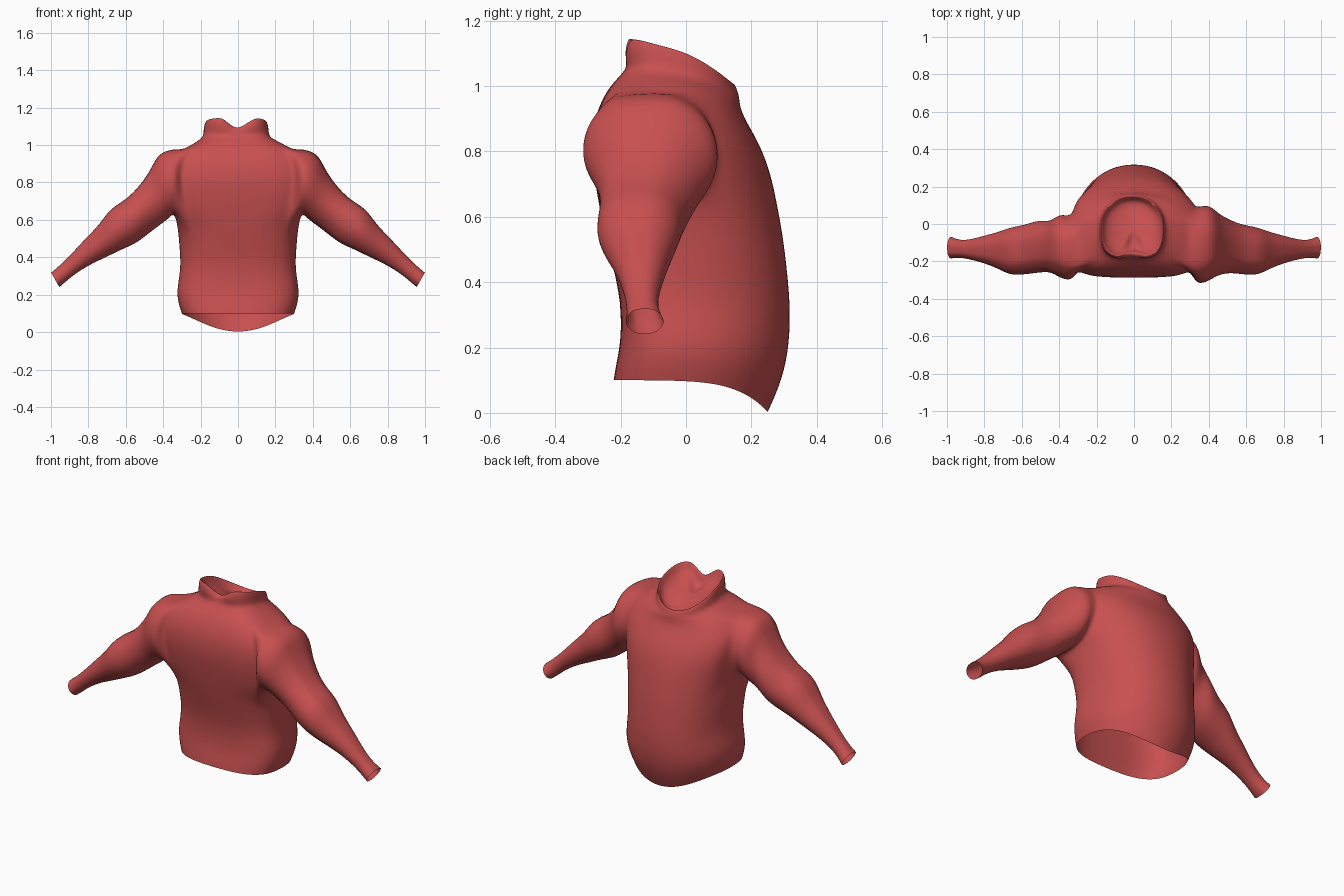
import bpy, bmesh, math

if "Cube" in bpy.data.objects:
    bpy.data.objects.remove(bpy.data.objects["Cube"])

SEGMENTS = 24
CENTRE_Y = -0.02

# Torso and collar rings: front z, back z, half width, front y, back y
TORSO = [
    (.10, .00, .302, -.223, .253), (.15, .08, .32, -.215, .29),
    (.22, .18, .332, -.20, .317), (.34, .31, .307, -.20, .324),
    (.45, .43, .315, -.225, .313), (.55, .54, .322, -.25, .30),
    (.64, .63, .335, -.268, .283), (.72, .71, .35, -.282, .267),
    (.79, .78, .365, -.29, .245), (.86, .84, .365, -.288, .217),
    (.92, .885, .345, -.275, .19), (.985, .93, .295, -.245, .168),
    (1.025, .96, .232, -.21, .165), (1.055, .975, .178, -.182, .162),
    (1.10, .99, .176, -.20, .157), (1.16, 1.012, .169, -.186, .147),
]

# Sleeve rings: top x, top z, bottom x, bottom z, front y, back y
SLEEVE = [
    (.325, .99, .34, .64, -.33, .085), (.425, .972, .37, .60, -.31, .112),
    (.462, .885, .43, .56, -.275, .06), (.52, .795, .50, .505, -.262, .025),
    (.60, .712, .55, .468, -.27, -.002), (.685, .668, .63, .435, -.278, -.015),
    (.74, .58, .70, .40, -.242, -.04), (.82, .50, .78, .365, -.21, -.062),
    (.90, .41, .87, .312, -.187, -.085), (.96, .352, .92, .268, -.18, -.085),
    (1.0, .32, .955, .24, -.185, -.068),
]

# Armhole extent on the torso grid, in rings and columns
LOW, HIGH, FRONT, BACK = 5, 11, -3, 2


def power(value, exponent):
    return math.copysign(abs(value) ** exponent, value)


def torso_ring(bm, z_front, z_back, width, y_front, y_back):
    ring = []
    drop = 6 if z_front < .5 else 2
    chest = .6 < z_front < 1
    collar_shift = -.01 if z_front > 1.05 else 0
    for j in range(SEGMENTS):
        a = math.tau * j / SEGMENTS
        c, s = math.cos(a), math.sin(a)
        square = .95 if s > 0 else .5 if chest else .7
        reach = y_back - CENTRE_Y if s > 0 else CENTRE_Y - y_front
        z = z_front + (z_back - z_front) * ((1 + s) / 2) ** drop
        ring.append(bm.verts.new((collar_shift + width * power(c, square),
                                  CENTRE_Y + reach * power(s, square), z)))
    return ring


def skin(bm, inner, outer):
    for n in range(len(inner)):
        m = (n + 1) % len(inner)
        bm.faces.new((inner[n], inner[m], outer[m], outer[n]))


def armhole_loop(rings, column):
    path = [(LOW, j) for j in range(FRONT, BACK)]
    path += [(i, BACK) for i in range(LOW, HIGH)]
    path += [(HIGH, j) for j in range(BACK, FRONT, -1)]
    path += [(i, FRONT) for i in range(HIGH, LOW, -1)]
    return [rings[i][column(j)] for i, j in path]


def add_sleeve(bm, loop, side):
    # Each sleeve vertex keeps the direction of its armhole vertex
    mid_y = sum(v.co.y for v in loop) / len(loop)
    mid_z = sum(v.co.z for v in loop) / len(loop)
    angles = [math.atan2((v.co.y - mid_y) / .17, (v.co.z - mid_z) / .2) for v in loop]
    previous = loop
    for k, (tx, tz, bx, bz, yf, yb) in enumerate(SLEEVE):
        # The right shoulder is slimmer
        if side < 0 and k < 3:
            yb -= .05
            yf += .02
        ring = []
        for a in angles:
            c = math.cos(a)
            ring.append(bm.verts.new((side * ((tx + bx) + (tx - bx) * c) / 2,
                                      ((yf + yb) + (yb - yf) * math.sin(a)) / 2,
                                      ((tz + bz) + (tz - bz) * c) / 2)))
        skin(bm, previous, ring)
        previous = ring


bm = bmesh.new()
rings = [torso_ring(bm, *row) for row in TORSO]

# Notch at the front of the collar, wider on the left
notch = SEGMENTS * 3 // 4
for ring, column, down, back in ((rings[-1], notch, .08, .045),
                                 (rings[-2], notch, .025, .03),
                                 (rings[-1], notch + 1, .025, .01)):
    ring[column].co.z -= down
    ring[column].co.y += back

# Torso skin, leaving an opening for each arm
half = SEGMENTS // 2
open_columns = {j % SEGMENTS for j in range(FRONT, BACK)}
open_columns |= {(half - 1 - j) % SEGMENTS for j in range(FRONT, BACK)}
for i in range(len(rings) - 1):
    for j in range(SEGMENTS):
        if LOW <= i < HIGH and j in open_columns:
            continue
        n = (j + 1) % SEGMENTS
        bm.faces.new((rings[i][j], rings[i][n], rings[i + 1][n], rings[i + 1][j]))

# Shallow bowl closing the neck inside the collar
previous = rings[-1]
for scale, sink in ((.93, .03), (.8, .06), (.4, .075)):
    ring = []
    for v in rings[-1]:
        x, y, z = v.co
        level = 1.09 + (z - 1.09) * scale
        ring.append(bm.verts.new((x * scale, CENTRE_Y + (y - CENTRE_Y) * scale,
                                  level - sink)))
    skin(bm, previous, ring)
    previous = ring
bm.faces.new(previous)

# Sleeves grow out of the armholes
add_sleeve(bm, armhole_loop(rings, lambda j: j % SEGMENTS), 1)
add_sleeve(bm, armhole_loop(rings, lambda j: (half - j) % SEGMENTS), -1)
bmesh.ops.recalc_face_normals(bm, faces=bm.faces)

mesh = bpy.data.meshes.new("pullover")
bm.to_mesh(mesh)
bm.free()
pullover = bpy.data.objects.new("pullover", mesh)
bpy.context.collection.objects.link(pullover)
mesh.shade_smooth()

# Soft cloth surface
soft = pullover.modifiers.new("soft_cloth", 'SUBSURF')
soft.levels = soft.render_levels = 2

red = bpy.data.materials.new("red_cloth")
red.use_nodes = True
colour = (.58, .08, .08, 1)
red.diffuse_color = colour
red.node_tree.nodes["Principled BSDF"].inputs["Base Color"].default_value = colour
mesh.materials.append(red)
